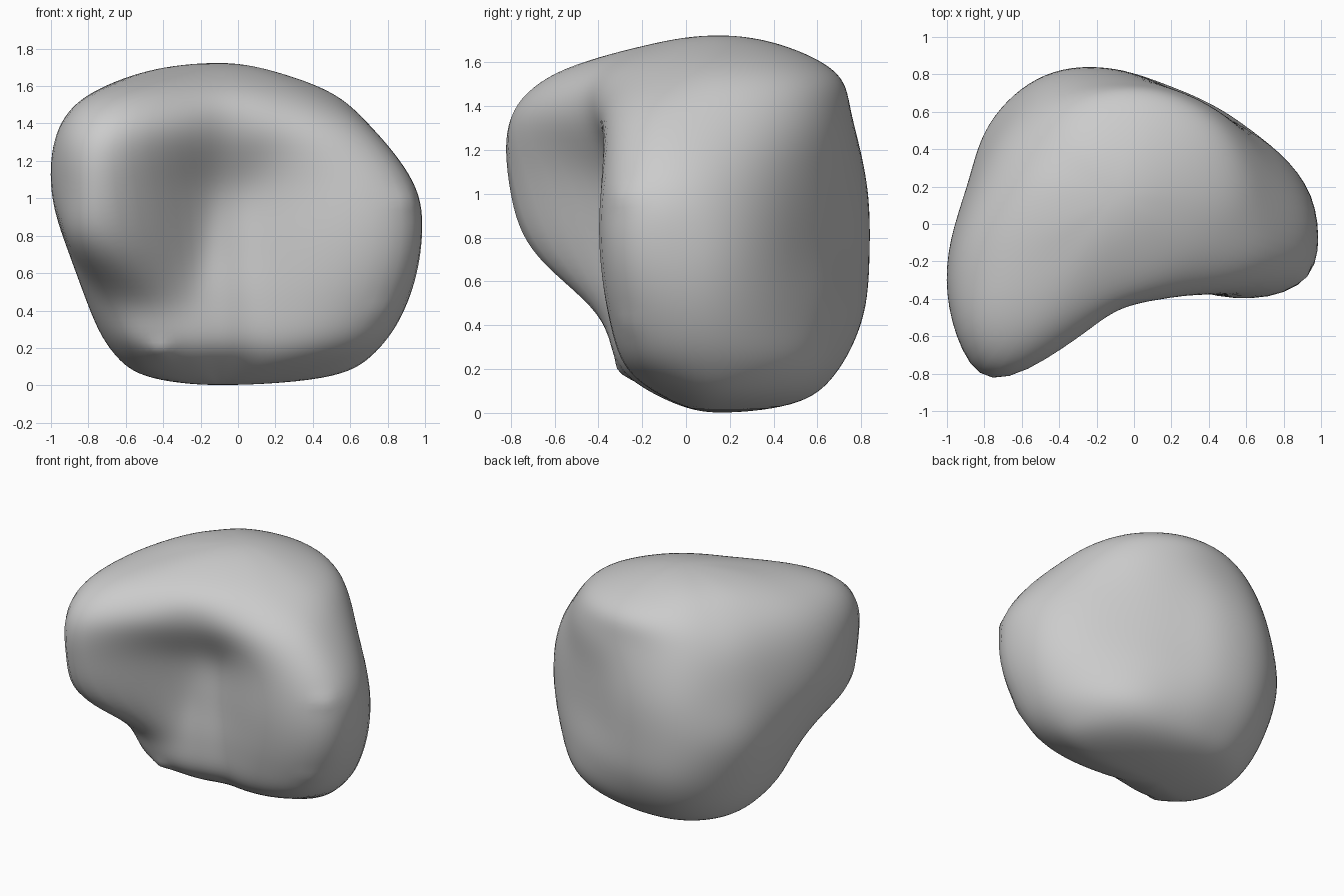
import bpy
import bmesh
import math
from mathutils import Vector

if "Cube" in bpy.data.objects:
    bpy.data.objects.remove(bpy.data.objects["Cube"], do_unlink=True)

# Axis of the boulder, bearings of its guide points in degrees
AXIS = Vector((-0.1, 0.15, 0))
BEARINGS = [0, 30, 60, 90, 120, 150, 180, 210, 225, 238, 252, 270, 300, 335, 350]

# Heights and outline radii (in hundredths) from the foot to the crown
HEIGHTS = [5, 20, 45, 75, 105, 135, 155, 168]
OUTLINES = [
    [62, 50, 40, 37, 39, 41, 40, 36, 30, 26, 23, 20, 23, 42, 60],
    [86, 73, 59, 55, 58, 59, 59, 60, 60, 53, 47, 42, 45, 83, 87],
    [100, 78, 66, 66, 71, 71, 71, 75, 74, 66, 52, 46, 51, 102, 103],
    [106, 77, 65, 68, 75, 78, 79, 94, 110, 106, 56, 45, 52, 112, 110],
    [101, 76, 65, 67, 73, 74, 81, 104, 115, 120, 66, 47, 53, 109, 108],
    [83, 74, 65, 61, 64, 66, 75, 101, 115, 117, 85, 61, 63, 88, 86],
    [63, 62, 58, 54, 52, 52, 61, 82, 95, 91, 70, 56, 53, 59, 62],
    [29, 30, 30, 29, 30, 31, 37, 43, 41, 39, 34, 29, 26, 27, 28],
]
CROWN = 172.5
AROUND = 96
STEPS = 8


def blend(before, start, end, after, t):
    """Smooth curve from start to end, guided by both neighbours."""
    return start + 0.5 * t * (end - before + t * (
        2 * before - 5 * start + 4 * end - after
        + t * (3 * (start - end) + after - before)))


def radius_at(outline, angle):
    """Smooth radius of one outline at any bearing."""
    count = len(BEARINGS)
    i = max(k for k in range(count) if BEARINGS[k] <= angle)

    def bearing(k):
        return BEARINGS[k % count] + 360 * (k // count)

    def radius(k):
        return outline[k % count]

    def slope(k):
        return (radius(k + 1) - radius(k - 1)) / (bearing(k + 1) - bearing(k - 1))

    span = bearing(i + 1) - bearing(i)
    t = (angle - bearing(i)) / span
    ease = t * t * (3 - 2 * t)
    return (radius(i) * (1 - ease) + radius(i + 1) * ease
            + span * t * (1 - t) * ((1 - t) * slope(i) - t * slope(i + 1)))


def make_stone_material():
    colour = (0.6, 0.6, 0.6, 1)
    material = bpy.data.materials.new("grey_stone")
    material.use_nodes = True
    material.diffuse_color = colour
    shader = material.node_tree.nodes["Principled BSDF"]
    shader.inputs["Base Color"].default_value = colour
    return material


def build_boulder():
    angles = [360 * k / AROUND for k in range(AROUND)]
    rings = [[radius_at(row, a) for a in angles] for row in OUTLINES]

    # Close the foot and crown with poles, mirrored beyond for roundness
    point = [0] * AROUND
    first = [-r for r in rings[0]]
    last = [-r for r in rings[-1]]
    rings = [first, point] + rings + [point, last]
    heights = [HEIGHTS[0], 0] + HEIGHTS + [CROWN, HEIGHTS[-1]]

    bm = bmesh.new()
    foot = bm.verts.new(AXIS)
    loops = []
    for level in range(1, len(rings) - 2):
        for step in range(STEPS):
            if level == 1 and step == 0:
                continue
            t = step / STEPS
            z = blend(*heights[level - 1:level + 3], t)
            loop = []
            for k, angle in enumerate(angles):
                r = blend(*[ring[k] for ring in rings[level - 1:level + 3]], t)
                turn = math.radians(angle)
                offset = Vector((r * math.cos(turn), r * math.sin(turn), z))
                loop.append(bm.verts.new(AXIS + offset / 100))
            loops.append(loop)
    crown = bm.verts.new(AXIS + Vector((0, 0, CROWN / 100)))

    # Skin the outlines
    for k in range(AROUND):
        n = (k + 1) % AROUND
        bm.faces.new((foot, loops[0][n], loops[0][k]))
        bm.faces.new((crown, loops[-1][k], loops[-1][n]))
        for low, high in zip(loops, loops[1:]):
            bm.faces.new((low[k], low[n], high[n], high[k]))

    # Soften the surface lightly
    for _ in range(8):
        bmesh.ops.smooth_vert(bm, verts=bm.verts, factor=0.5,
                              use_axis_x=True, use_axis_y=True, use_axis_z=True)

    # Small pinched nubs on the rim of the front hollow
    for nub, push in (((-0.42, -0.28, 0.18), (0, -0.03, 0)),
                      ((0.82, -0.3, 0.38), (0, -0.03, 0)),
                      ((0.92, -0.3, 1.0), (0.01, -0.02, 0))):
        for vert in bm.verts:
            gap = (vert.co - Vector(nub)).length
            vert.co += Vector(push) * math.exp(-(gap / 0.06) ** 2)

    bmesh.ops.recalc_face_normals(bm, faces=bm.faces)
    mesh = bpy.data.meshes.new("boulder")
    bm.to_mesh(mesh)
    bm.free()
    mesh.materials.append(make_stone_material())
    boulder = bpy.data.objects.new("boulder", mesh)
    bpy.context.collection.objects.link(boulder)
    bpy.context.view_layer.objects.active = boulder
    boulder.select_set(True)
    bpy.ops.object.shade_smooth()


build_boulder()
